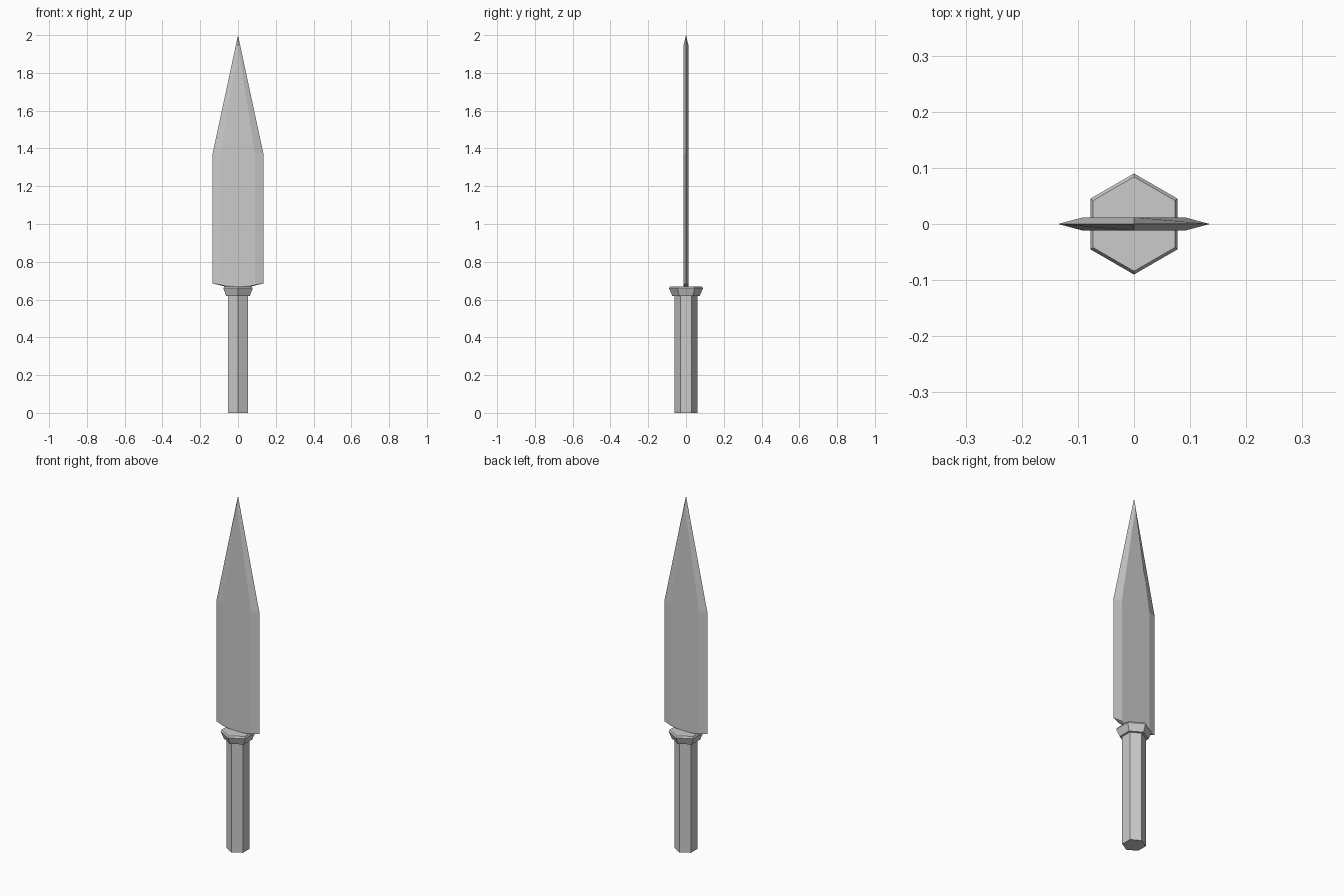
import bpy, bmesh
from math import sin, cos, pi

if "Cube" in bpy.data.objects:
    bpy.data.objects.remove(bpy.data.objects["Cube"])


def loft(name, rings):
    """Skin a stack of equal-length vertex rings and cap both ends."""
    bm = bmesh.new()
    rows = [[bm.verts.new(p) for p in ring] for ring in rings]
    n = len(rows[0])
    for a, b in zip(rows, rows[1:]):
        for i in range(n):
            j = (i + 1) % n
            bm.faces.new((a[i], a[j], b[j], b[i]))
    bm.faces.new(rows[0][::-1])
    bm.faces.new(rows[-1])
    bmesh.ops.remove_doubles(bm, verts=bm.verts, dist=0.0005)
    bmesh.ops.recalc_face_normals(bm, faces=bm.faces)
    mesh = bpy.data.meshes.new(name)
    bm.to_mesh(mesh)
    bm.free()
    obj = bpy.data.objects.new(name, mesh)
    bpy.context.collection.objects.link(obj)
    return obj


def hexagon(r, z):
    return [(r * sin(i * pi / 3), r * cos(i * pi / 3), z) for i in range(6)]


def section(edge, flat, t, z_edge, z_flat, z_mid):
    """Blade cross-section: sharp side edges, flat cheeks, centre line."""
    return [(edge, 0, z_edge), (flat, t, z_flat), (0, t, z_mid), (-flat, t, z_flat),
            (-edge, 0, z_edge), (-flat, -t, z_flat), (0, -t, z_mid), (flat, -t, z_flat)]


# Six-sided grip
loft("handle", [hexagon(0.06, 0), hexagon(0.06, 0.625)])

# Flared collar with a small chamfer on top
loft("guard", [hexagon(0.073, 0.62), hexagon(0.09, 0.66), hexagon(0.084, 0.67)])

# Bevelled blade: root, shoulder, widest point, tip
loft("blade", [
    section(0.07, 0.06, 0.008, 0.67, 0.668, 0.66),
    section(0.135, 0.09, 0.012, 0.685, 0.678, 0.668),
    section(0.135, 0.09, 0.012, 1.37, 1.37, 1.37),
    section(0, 0, 0.012, 2.0, 1.95, 1.95),
])
